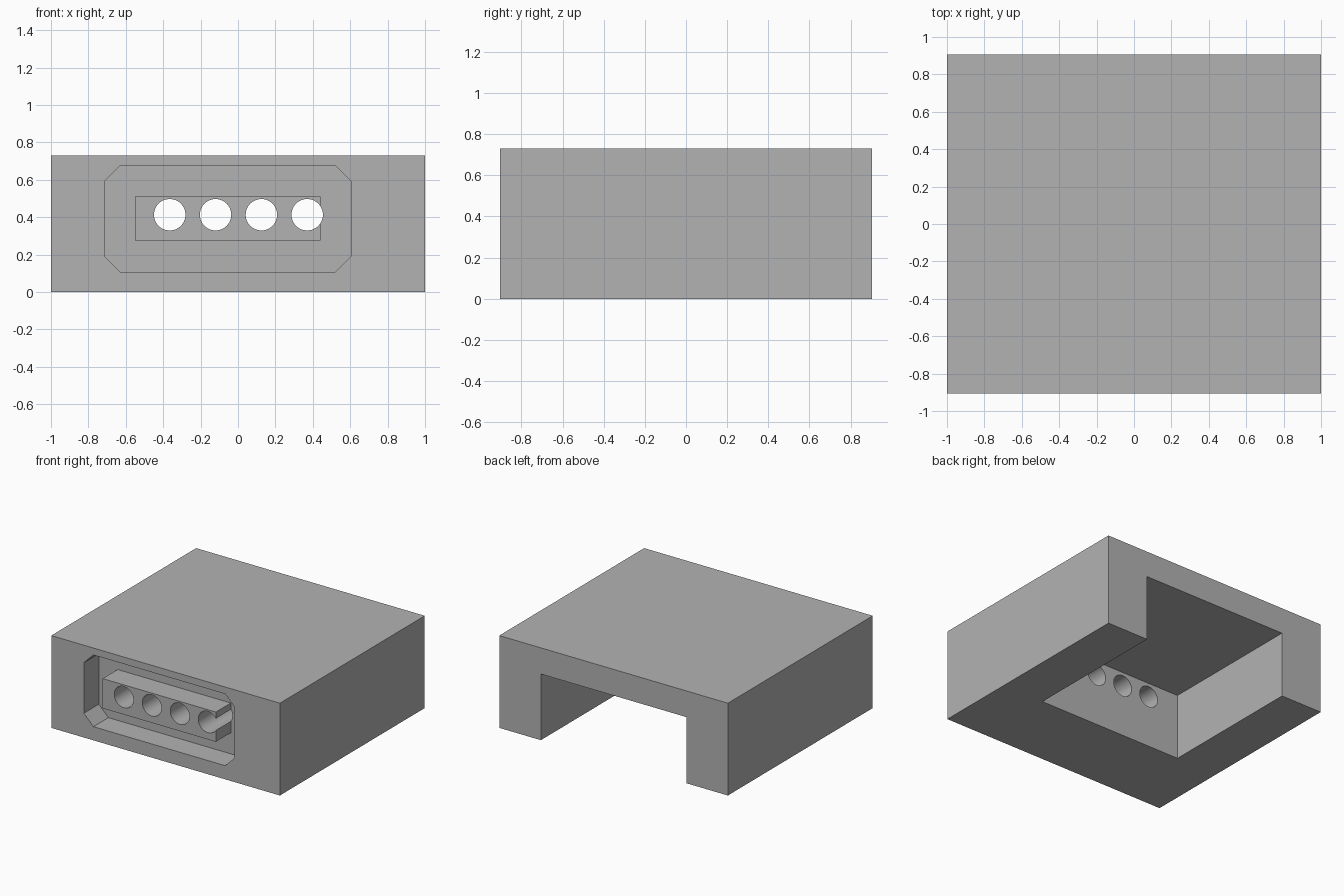
import bpy, bmesh, math
from mathutils import Vector

cube = bpy.data.objects.get("Cube")
if cube:
    bpy.data.objects.remove(cube, do_unlink=True)

WIDTH, HEIGHT = 2.0, 0.73
FRONT, BACK = -0.905, 0.905
RECESS_FLOOR = -0.718
CAVITY_FRONT = -0.27

grey = bpy.data.materials.new("plain grey")
grey.use_nodes = True
colour = (0.45, 0.45, 0.45, 1)
grey.diffuse_color = colour
grey.node_tree.nodes["Principled BSDF"].inputs["Base Color"].default_value = colour


def prism(name, outline, y0, y1):
    """Extrude an (x, z) outline along y."""
    bm = bmesh.new()
    face = bm.faces.new([bm.verts.new((x, y0, z)) for x, z in outline])
    new = bmesh.ops.extrude_face_region(bm, geom=[face])["geom"]
    moved = [v for v in new if isinstance(v, bmesh.types.BMVert)]
    bmesh.ops.translate(bm, verts=moved, vec=Vector((0, y1 - y0, 0)))
    bmesh.ops.recalc_face_normals(bm, faces=bm.faces)
    mesh = bpy.data.meshes.new(name)
    bm.to_mesh(mesh)
    bm.free()
    mesh.materials.append(grey)
    obj = bpy.data.objects.new(name, mesh)
    bpy.context.collection.objects.link(obj)
    return obj


def rectangle(x0, x1, z0, z1):
    return [(x0, z0), (x1, z0), (x1, z1), (x0, z1)]


def chamfered(x0, x1, z0, z1, c):
    return [(x0 + c, z0), (x1 - c, z0), (x1, z0 + c), (x1, z1 - c),
            (x1 - c, z1), (x0 + c, z1), (x0, z1 - c), (x0, z0 + c)]


def circle(x, z, r, sides=48):
    angles = [math.tau * i / sides for i in range(sides)]
    return [(x + r * math.cos(a), z + r * math.sin(a)) for a in angles]


def combine(target, tool, operation):
    """Apply a boolean and discard the tool."""
    tool.hide_render = True
    mod = target.modifiers.new("boolean", "BOOLEAN")
    mod.operation, mod.solver, mod.object = operation, "EXACT", tool
    bpy.context.view_layer.objects.active = target
    bpy.ops.object.modifier_apply(modifier=mod.name)
    bpy.data.objects.remove(tool, do_unlink=True)


# Main block
housing = prism("housing", rectangle(-WIDTH / 2, WIDTH / 2, 0, HEIGHT), FRONT, BACK)

# Cavity open to the back and underside
combine(housing, prism("cavity_cutter", rectangle(-0.636, 0.636, -0.2, 0.523),
                       CAVITY_FRONT, BACK + 0.2), "DIFFERENCE")

# Chamfered recess in the front
combine(housing, prism("recess_cutter", chamfered(-0.715, 0.605, 0.108, 0.675, 0.084),
                       FRONT - 0.2, RECESS_FLOOR), "DIFFERENCE")

# Bar standing in the recess, level with the front
combine(housing, prism("bar", rectangle(-0.55, 0.44, 0.275, 0.51),
                       FRONT, RECESS_FLOOR + 0.1), "UNION")

# Row of holes through to the cavity
for i in range(4):
    combine(housing, prism("hole_cutter", circle(-0.365 + i * 0.245, 0.413, 0.084),
                           FRONT - 0.2, CAVITY_FRONT + 0.2), "DIFFERENCE")

# Smooth hole walls, sharp edges elsewhere
bpy.ops.object.select_all(action="DESELECT")
housing.select_set(True)
bpy.context.view_layer.objects.active = housing
bpy.ops.object.shade_smooth_by_angle(angle=math.radians(30))
